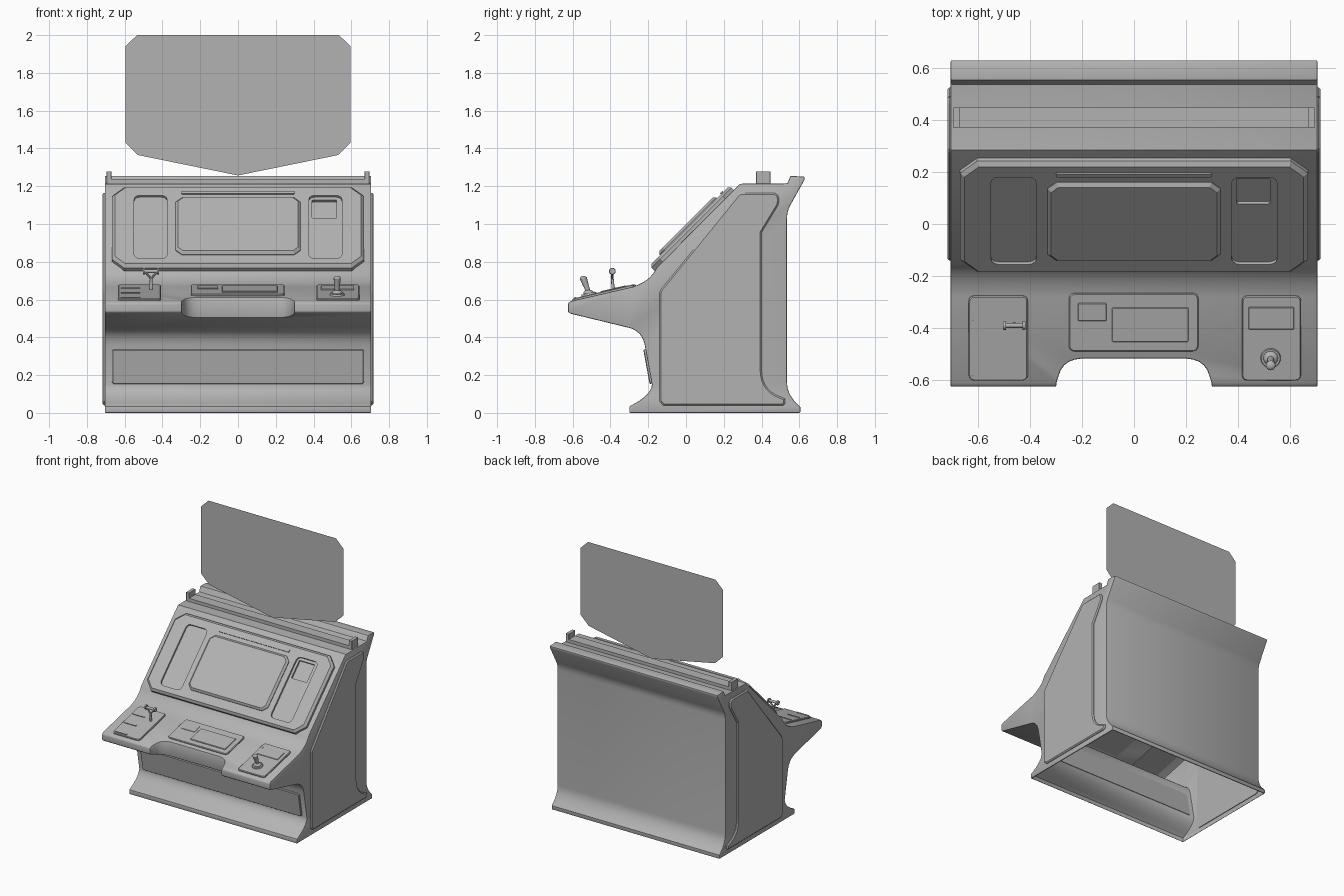
import bpy, bmesh, math
from mathutils import Matrix, Vector

if "Cube" in bpy.data.objects:
    bpy.data.objects.remove(bpy.data.objects["Cube"])

GREY = bpy.data.materials.new('mid_grey')
GREY.diffuse_color = (.45, .45, .45, 1)
GREY.use_nodes = True
GREY.node_tree.nodes["Principled BSDF"].inputs["Base Color"].default_value = GREY.diffuse_color

def finish(name, bm, mat=Matrix()):
    bmesh.ops.recalc_face_normals(bm, faces=bm.faces)
    me = bpy.data.meshes.new(name)
    bm.to_mesh(me)
    bm.free()
    me.transform(mat)
    me.materials.append(GREY)
    ob = bpy.data.objects.new(name, me)
    bpy.context.collection.objects.link(ob)
    return ob

def prism(name, pts, h0, h1, mat=Matrix(), bevel=0):
    """Extrude a 2D outline from h0 to h1, optionally chamfering the outer rim."""
    bm = bmesh.new()
    f = bm.faces.new([bm.verts.new((u, v, h0)) for u, v in pts])
    ext = bmesh.ops.extrude_face_region(bm, geom=[f], use_keep_orig=True)['geom']
    bmesh.ops.translate(bm, vec=(0, 0, h1 - h0), verts=[g for g in ext if isinstance(g, bmesh.types.BMVert)])
    if bevel:
        rim = [g for g in ext if isinstance(g, bmesh.types.BMEdge)]
        bmesh.ops.bevel(bm, geom=rim, offset=bevel, segments=1, affect='EDGES')
    return finish(name, bm, mat)

def rod(name, a, b, r1, r2, seg=16):
    a, b = Vector(a), Vector(b)
    bm = bmesh.new()
    bmesh.ops.create_cone(bm, cap_ends=True, segments=seg, radius1=r1, radius2=r2, depth=(b - a).length)
    rot = (b - a).to_track_quat('Z', 'Y').to_matrix().to_4x4()
    ob = finish(name, bm, Matrix.Translation((a + b) / 2) @ rot)
    smooth(ob)
    return ob

def ball(name, c, r, scale):
    bm = bmesh.new()
    bmesh.ops.create_uvsphere(bm, u_segments=16, v_segments=10, radius=r)
    ob = finish(name, bm, Matrix.Translation(c) @ Matrix.Diagonal((*scale, 1)))
    smooth(ob)
    return ob

def activate(ob):
    bpy.ops.object.select_all(action='DESELECT')
    ob.select_set(True)
    bpy.context.view_layer.objects.active = ob

def smooth(ob, deg=30):
    activate(ob)
    bpy.ops.object.shade_smooth_by_angle(angle=math.radians(deg))

def cut(ob, cutter):
    m = ob.modifiers.new('cut', 'BOOLEAN')
    m.operation, m.solver, m.object = 'DIFFERENCE', 'EXACT', cutter
    activate(ob)
    bpy.ops.object.modifier_apply(modifier=m.name)
    bpy.data.objects.remove(cutter)

def rrect(x0, x1, y0, y1, r, n=1):
    """Rectangle with chamfered (n=1) or rounded corners."""
    pts = []
    for cx, cy, a in ((x1 - r, y1 - r, 0), (x0 + r, y1 - r, 90), (x0 + r, y0 + r, 180), (x1 - r, y0 + r, 270)):
        for i in range(n + 1):
            t = math.radians(a + 90 * i / n)
            pts.append((cx + r * math.cos(t), cy + r * math.sin(t)))
    return pts

def curve(a, b, c, n=7):
    return [tuple((1 - t) ** 2 * p + 2 * t * (1 - t) * q + t * t * r for p, q, r in zip(a, b, c))
            for t in (i / n for i in range(n + 1))]

def plane(y, z, deg):
    """Frame with u along x, v up a slope in the yz plane, height along its normal."""
    return Matrix.Translation((0, y, z)) @ Matrix.Rotation(math.radians(deg), 4, 'X')

SIDE = Matrix(((0, 0, 1, 0), (1, 0, 0, 0), (0, 1, 0, 0), (0, 0, 0, 1)))

# Cabinet body: side profile extruded across the width
profile = ([(-.30, 0), (.605, 0), (.605, .03)]
           + curve((.59, .045), (.535, .10), (.535, .16))
           + curve((.535, 1.03), (.535, 1.065), (.55, 1.095), 4)
           + [(.625, 1.23), (.63, 1.25), (.553, 1.255), (.537, 1.215), (.285, 1.213)]
           + curve((-.155, .77), (-.185, .70), (-.28, .668))
           + [(-.61, .592), (-.625, .58), (-.625, .535), (-.61, .525)]
           + curve((-.30, .45), (-.225, .43), (-.215, .34))
           + curve((-.18, .15), (-.185, .09), (-.30, .035)))
body = prism('cabinet_body', profile, -.705, .705, SIDE)

# Knee notch in the desk
half = [(.30, -.8), (.298, -.61)] + curve((.29, -.585), (.275, -.52), (.20, -.517), 5)
cut(body, prism('notch_cutter', half + [(-x, y) for x, y in reversed(half)], .3, .9))
bev = body.modifiers.new('edge', 'BEVEL')
bev.width, bev.segments, bev.limit_method, bev.angle_limit = .006, 2, 'ANGLE', math.radians(50)
activate(body)
bpy.ops.object.modifier_apply(modifier='edge')

# Underside is open
bm = bmesh.new()
bm.from_mesh(body.data)
under = [f for f in bm.faces if f.normal.z < -.99 and f.calc_center_median().z < .003]
bmesh.ops.delete(bm, geom=under, context='FACES')
bm.to_mesh(body.data)
bm.free()
smooth(body)

# Raised side panels
panel = ([(-.12, .04), (.515, .04), (.525, .05), (.525, .075)]
         + curve((.50, .085), (.40, .12), (.40, .23))
         + [(.40, .955), (.488, 1.10)] + curve((.492, 1.12), (.495, 1.165), (.46, 1.165), 4)
         + [(.29, 1.165), (.275, 1.155), (-.135, .65), (-.14, .635), (-.14, .06)])
side = prism('side_panel', panel, .70, .717, SIDE, .008)
side.modifiers.new('mirror', 'MIRROR')

# Lower front panel
prism('kick_panel', rrect(-.667, .667, .005, .19, .012, 3), -.004, .012, plane(-.18, .15, 100.4), .004)

# Sloped instrument fascia with pockets
slope = plane(-.17, .755, 45)
fascia = prism('instrument_fascia', rrect(-.668, .668, 0, .60, .065), -.005, .034, slope, .016)
for s in (-1, 1):
    x0, x1 = sorted((s * .375, s * .55))
    cut(fascia, prism('pocket_cutter', rrect(x0, x1, .055, .527, .03, 3), .02, .1, slope))
cut(fascia, prism('pocket_cutter', rrect(.393, .522, .37, .507, .004), .006, .1, slope))
prism('main_screen', rrect(-.332, .332, .08, .505, .035), .03, .053, slope, .014)
prism('light_strip', rrect(-.30, .30, .535, .553, .004), .03, .041, slope)

# Desk control pads
desk = plane(-.625, .588, 13.2)
def pad(name, x0, x1, y0, y1, h0, h1, r=.006, n=1, bevel=.004):
    k = math.cos(math.radians(13.2))
    return prism(name, rrect(x0, x1, (y0 + .625) / k, (y1 + .625) / k, r, n), h0, h1, desk, bevel)
pad('left_pad', -.635, -.408, -.60, -.275, -.005, .011, .02, 3)
pad('right_pad', .415, .642, -.60, -.275, -.005, .011, .02, 3)
pad('centre_pad', -.25, .247, -.488, -.265, -.005, .009, .02, 3)
pad('centre_key_block', -.215, -.105, -.37, -.302, .006, .012, .003, 1, .002)
pad('centre_display', -.085, .21, -.45, -.318, .006, .015, .004, 1, .003)
pad('right_display', .44, .615, -.402, -.317, .008, .015, .003, 1, .002)
for y in (-.37, -.475, -.583):
    pad('left_slider', -.62, -.52, y - .004, y + .004, .008, .016, .001, 1, 0)

# Throttle lever with yoke handle
lx, ly = -.46, -.385
rod('throttle_stem', (lx, ly, .64), (lx, ly - .005, .715), .009, .007)
for s in (-1, 1):
    rod('throttle_arm', (lx, ly - .005, .71), (lx + s * .032, ly - .005, .748), .006, .006, 8)
    rod('throttle_end', (lx + s * .032, ly - .005, .75), (lx + s * .043, ly - .005, .75), .018, .016)
rod('throttle_grip', (lx - .035, ly - .005, .75), (lx + .035, ly - .005, .75), .009, .009)

# Joystick
rod('joystick_base', (.525, -.512, .612), (.525, -.517, .634), .043, .036, 24)
ball('joystick_boot', (.525, -.515, .635), .028, (1, 1, .6))
rod('joystick_shaft', (.525, -.515, .635), (.525, -.535, .69), .012, .015)
rod('joystick_grip', (.525, -.53, .675), (.525, -.543, .712), .015, .019)
ball('joystick_cap', (.525, -.543, .712), .019, (1, 1, .7))

# Projector rail and end posts on top
prism('projector_rail', rrect(-.695, .695, .37, .447, .003), 1.20, 1.238)
for s in (-1, 1):
    x0, x1 = sorted((s * .67, s * .695))
    prism('rail_post', rrect(x0, x1, .37, .447, .002), 1.20, 1.278)

# Flat projected display
bm = bmesh.new()
right = [(0, 1.257), (.53, 1.365), (.596, 1.43), (.596, 1.94), (.535, 2.0)]
outline = right + [(-x, z) for x, z in reversed(right[1:])]
bm.faces.new([bm.verts.new((x, .41, z)) for x, z in outline])
finish('projected_display', bm)
